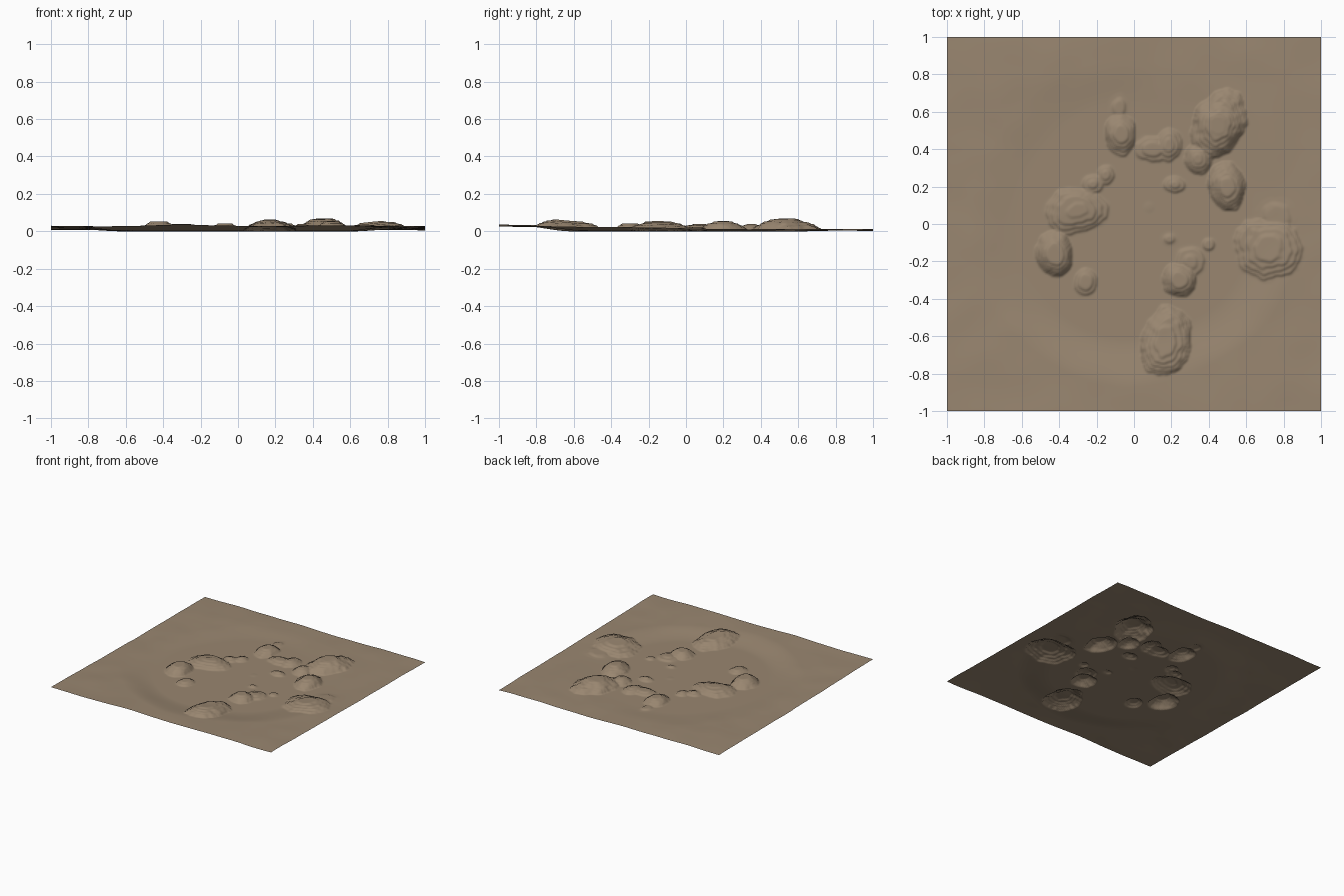
import bpy
import bmesh
import math
from mathutils import Vector, noise

cube = bpy.data.objects.get("Cube")
if cube:
    bpy.data.objects.remove(cube, do_unlink=True)

CELLS = 256
STEP = 0.0105      # height of one rock terrace

# Rock outcrops: x, y, half width, half depth, height, lean in radians
OUTCROPS = [
    (-.07, .48, .09, .13, .045, 0), (-.08, .62, .06, .08, .012, 0),
    (.09, .40, .10, .08, .025, 0), (.19, .42, .08, .09, .03, 0),
    (.45, .53, .14, .20, .070, -.5), (.34, .35, .08, .09, .04, 0),
    (.50, .20, .10, .14, .058, .2), (.22, .21, .07, .05, .02, 0),
    (.08, .09, .03, .03, .006, 0), (-.15, .26, .05, .06, .02, 0),
    (-.22, .21, .07, .06, .02, 0), (-.31, .07, .18, .13, .04, .2),
    (-.43, -.16, .11, .13, .057, .2), (-.26, -.31, .07, .08, .025, 0),
    (.19, -.08, .05, .04, .01, 0), (.40, -.11, .04, .04, .015, 0),
    (.30, -.20, .10, .09, .02, -.6), (.24, -.30, .10, .10, .045, 0),
    (.17, -.63, .14, .20, .056, -.2), (.72, -.13, .20, .18, .043, 0),
    (.76, .04, .12, .11, .012, 0),
]


def smoothstep(low, high, value):
    t = min(max((value - low) / (high - low), 0), 1)
    return t * t * (3 - 2 * t)


def wave(x, y, scale, seed):
    return noise.noise(Vector((x * scale, y * scale, seed)))


def ground(x, y):
    """Shallow round basin inside gently rolling land."""
    rim = smoothstep(.62, .88, math.hypot(x, y) + .04 * wave(x, y, 2, 3))
    land = .017 - .012 * y + .012 * wave(x, y, 1.7, 8) + .003 * wave(x, y, 5, 1)
    return .005 + rim * max(land, 0)


def terrace(height):
    """Turn a smooth mound into flat ledges with steep fronts."""
    level, part = divmod(height / STEP, 1)
    return STEP * (level + .25 * part + .75 * smoothstep(.55, 1, part))


def rock(x, y):
    best = 0
    ripple = .14 * wave(x, y, 9, 5) + .07 * wave(x, y, 24, 2)
    for cx, cy, rx, ry, height, lean in OUTCROPS:
        dx, dy = x - cx, y - cy
        if max(abs(dx), abs(dy)) > .3:
            continue
        c, s = math.cos(lean), math.sin(lean)
        d = math.hypot((c * dx + s * dy) / rx, (c * dy - s * dx) / ry) + ripple
        if d < 1:
            rise = height * min(1.08 * (1 - max(d, 0) ** 2), 1)
            # The northern outcrop breaks off in a cliff
            if cx < 0 and cy > .4 and x > .005:
                rise *= .25
            best = max(best, rise)
    return terrace(best) if best else 0


# Terrain sheet
bm = bmesh.new()
bmesh.ops.create_grid(bm, x_segments=CELLS, y_segments=CELLS, size=1)
for v in bm.verts:
    v.co.z = ground(v.co.x, v.co.y) + rock(v.co.x, v.co.y)
lowest = min(v.co.z for v in bm.verts)
for v in bm.verts:
    v.co.z -= lowest
for f in bm.faces:
    f.smooth = True
mesh = bpy.data.meshes.new("terrain")
bm.to_mesh(mesh)
bm.free()
terrain = bpy.data.objects.new("terrain", mesh)
bpy.context.collection.objects.link(terrain)

# Dusty earth colour
earth = bpy.data.materials.new("dusty_earth")
earth.use_nodes = True
colour = (.32, .24, .163, 1)
earth.diffuse_color = colour
shader = earth.node_tree.nodes["Principled BSDF"]
shader.inputs["Base Color"].default_value = colour
shader.inputs["Roughness"].default_value = .9
mesh.materials.append(earth)
